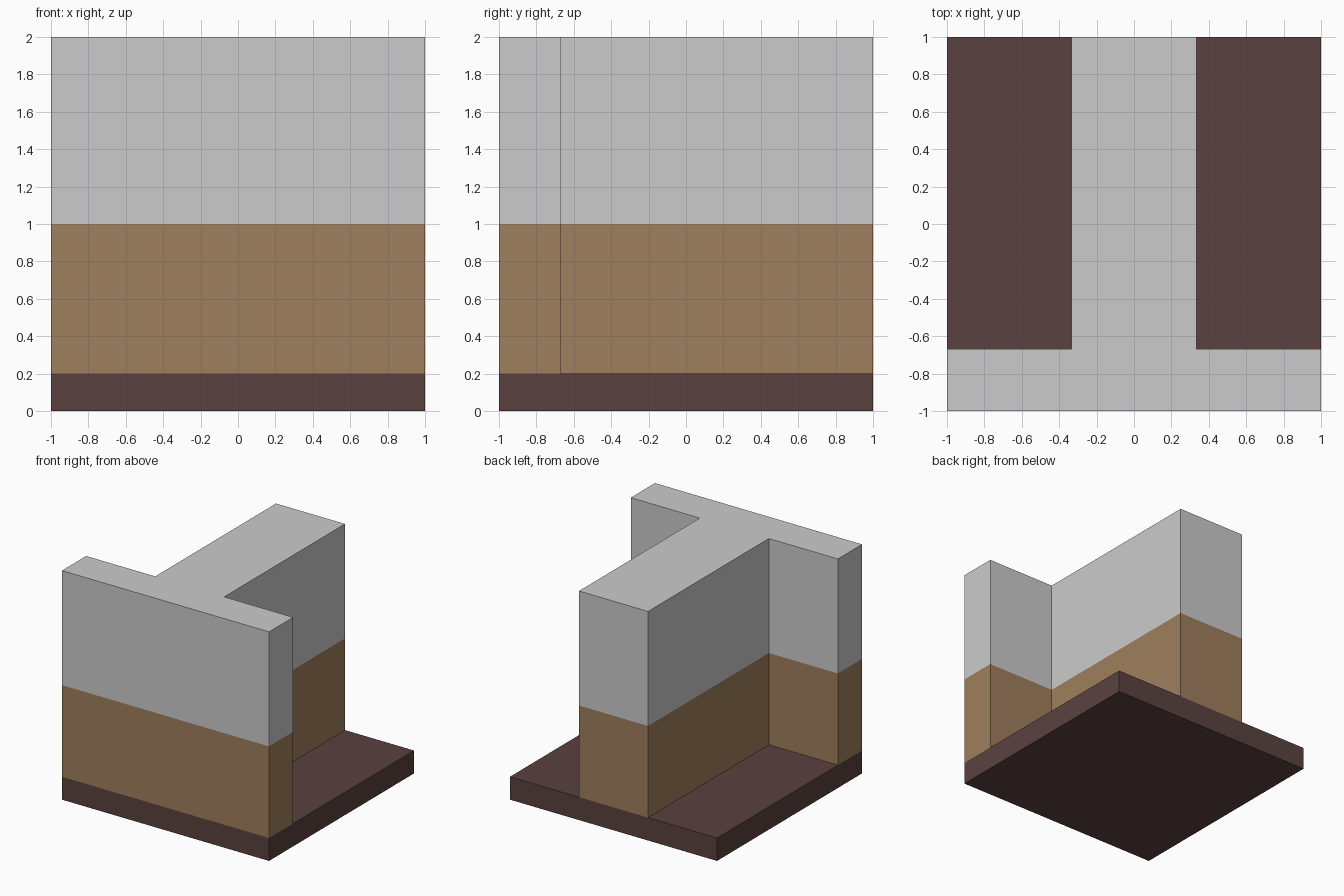
import bpy
import bmesh

if "Cube" in bpy.data.objects:
    bpy.data.objects.remove(bpy.data.objects["Cube"])

T = 1 / 3
SQUARE = [(-1, -1), (1, -1), (1, 1), (-1, 1)]
# T-shaped plan: full-width front wall with a central stem running back
TEE = [(-1, -1), (1, -1), (1, -2 * T), (T, -2 * T), (T, 1),
       (-T, 1), (-T, -2 * T), (-1, -2 * T)]


def band(name, plan, z0, z1, bottoms=(), tops=(), colour=None):
    """Vertical walls around a plan, closed only where the outside shows."""
    bm = bmesh.new()
    low = [bm.verts.new((x, y, z0)) for x, y in plan]
    high = [bm.verts.new((x, y, z1)) for x, y in plan]
    n = len(plan)
    for i in range(n):
        j = (i + 1) % n
        bm.faces.new((low[i], low[j], high[j], high[i]))
    for cap in bottoms:
        bm.faces.new([bm.verts.new((x, y, z0)) for x, y in reversed(cap)])
    for cap in tops:
        bm.faces.new([bm.verts.new((x, y, z1)) for x, y in cap])
    bmesh.ops.remove_doubles(bm, verts=bm.verts[:], dist=1e-5)
    mesh = bpy.data.meshes.new(name)
    bm.to_mesh(mesh)
    bm.free()
    if colour:
        mat = bpy.data.materials.new(name + "_colour")
        mat.diffuse_color = (*colour, 1)
        mat.use_nodes = True
        mat.node_tree.nodes["Principled BSDF"].inputs["Base Color"].default_value = mat.diffuse_color
        mesh.materials.append(mat)
    obj = bpy.data.objects.new(name, mesh)
    bpy.context.collection.objects.link(obj)
    return obj


# Base slab, with exposed ledges either side of the stem
ledges = [[(a, -2 * T), (b, -2 * T), (b, 1), (a, 1)]
          for a, b in ((-1, -T), (T, 1))]
band("base_slab", SQUARE, 0, 0.2, bottoms=[SQUARE], tops=ledges,
     colour=(0.102, 0.054, 0.050))

# Brown lower half of the T wall
band("lower_wall", TEE, 0.2, 1, colour=(0.347, 0.212, 0.107))

# Grey upper half of the T wall
band("upper_wall", TEE, 1, 2, tops=[TEE])
